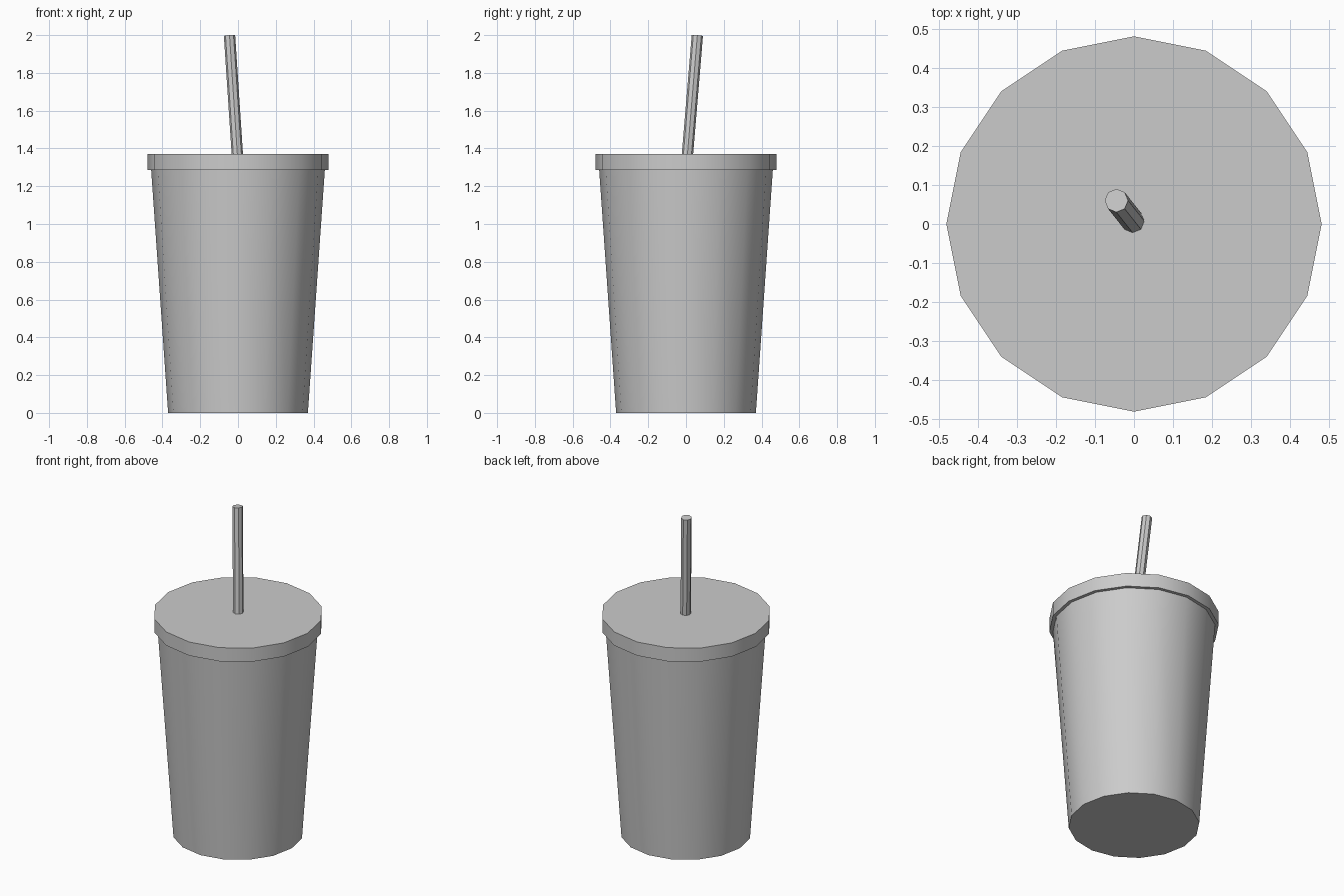
import bpy
import math
from mathutils import Vector

if "Cube" in bpy.data.objects:
    bpy.data.objects.remove(bpy.data.objects["Cube"])


def tapered(name, start, end, r_start, r_end, sides, smooth):
    """Capped cylinder or cone between two points."""
    start, end = Vector(start), Vector(end)
    axis = end - start
    bpy.ops.mesh.primitive_cone_add(vertices=sides, radius1=r_start, radius2=r_end,
                                    depth=axis.length, location=(start + end) / 2)
    obj = bpy.context.object
    obj.name = name
    obj.rotation_mode = 'QUATERNION'
    obj.rotation_quaternion = Vector((0, 0, 1)).rotation_difference(axis)
    if smooth:
        bpy.ops.object.shade_smooth_by_angle(angle=math.radians(40))
    return obj


# Tapered cup body, smooth around its sides
tapered("cup", (0, 0, 0), (0, 0, 1.29), 0.37, 0.46, 16, True)

# Flat overhanging lid
tapered("lid", (0, 0, 1.285), (0, 0, 1.37), 0.48, 0.48, 16, True)

# Leaning straw, faceted, rooted inside the lid
tapered("straw", (0.001, 0.002, 1.30), (-0.045, 0.06, 1.998), 0.03, 0.03, 8, False)
